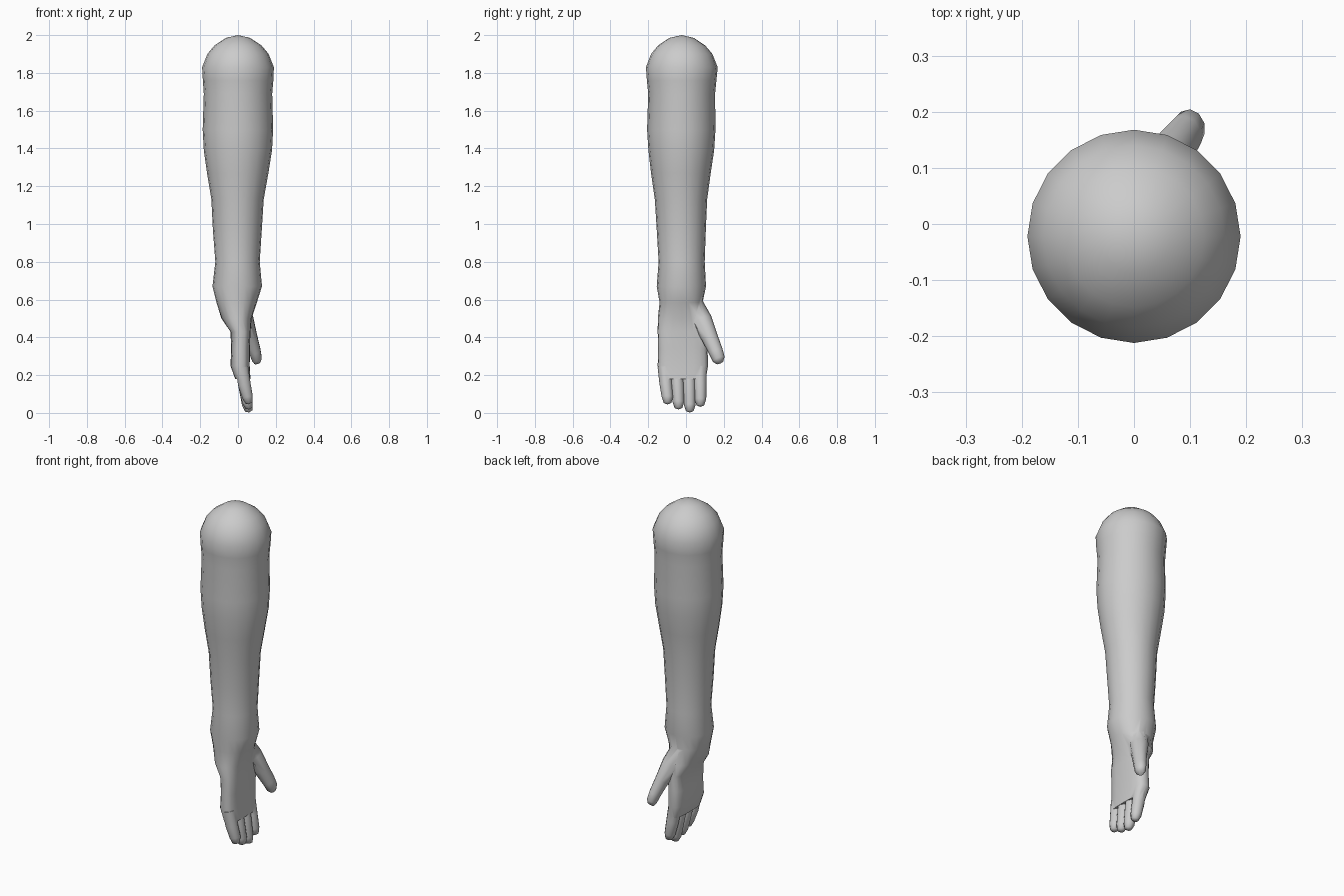
import bpy, bmesh, math
from mathutils import Vector

if "Cube" in bpy.data.objects:
    bpy.data.objects.remove(bpy.data.objects["Cube"])


def make_object(name, bm):
    bmesh.ops.recalc_face_normals(bm, faces=bm.faces)
    mesh = bpy.data.meshes.new(name)
    bm.to_mesh(mesh)
    bm.free()
    ob = bpy.data.objects.new(name, mesh)
    bpy.context.collection.objects.link(ob)
    return ob


def loft(name, rings, start=None, end=None):
    """Skin closed rings of points, finishing each end with a pole or a cap."""
    bm = bmesh.new()
    loops = [[bm.verts.new(p) for p in ring] for ring in rings]
    n = len(loops[0])
    for a, b in zip(loops, loops[1:]):
        for i in range(n):
            j = (i + 1) % n
            bm.faces.new((a[i], a[j], b[j], b[i]))
    for ring, pole in ((loops[0], start), (loops[-1], end)):
        if pole:
            v = bm.verts.new(pole)
            for i in range(n):
                bm.faces.new((ring[i], ring[(i + 1) % n], v))
        else:
            bm.faces.new(ring)
    return make_object(name, bm)


def flat_ring(z, x0, x1, y0, y1, power=2.0, n=20):
    """Horizontal superellipse filling the given x and y limits."""
    pts = []
    for i in range(n):
        t = math.tau * i / n
        c, s = math.cos(t), math.sin(t)
        px = math.copysign(abs(c) ** (2 / power), c)
        py = math.copysign(abs(s) ** (2 / power), s)
        pts.append(((x0 + x1) / 2 + px * (x1 - x0) / 2,
                    (y0 + y1) / 2 + py * (y1 - y0) / 2, z))
    return pts


def tilted_ring(centre, axis, across, r1, r2, n=10):
    """Oval ring square to an axis, r1 wide along 'across'."""
    d = Vector(axis).normalized()
    u = Vector(across)
    u = (u - d * u.dot(d)).normalized()
    v = d.cross(u)
    return [Vector(centre) + u * r1 * math.cos(math.tau * i / n)
            + v * r2 * math.sin(math.tau * i / n) for i in range(n)]


# Forearm with rounded elbow, wrist and flattened palm: z, x limits, y limits, squareness
sections = [
    (1.985, -.065, .065, -.088, .042, 2), (1.945, -.125, .125, -.148, .102, 2),
    (1.90, -.162, .162, -.185, .140, 2), (1.83, -.190, .190, -.212, .168, 2),
    (1.76, -.186, .187, -.207, .161, 2), (1.69, -.181, .181, -.200, .154, 2),
    (1.50, -.187, .186, -.206, .156, 2), (1.39, -.181, .180, -.199, .149, 2),
    (1.27, -.164, .161, -.185, .131, 2), (1.13, -.141, .136, -.165, .112, 2),
    (.97, -.133, .126, -.155, .105, 2), (.80, -.120, .115, -.145, .099, 2),
    (.67, -.135, .127, -.155, .106, 2), (.585, -.114, .100, -.140, .088, 2.2),
    (.50, -.088, .072, -.149, .108, 2.4), (.43, -.040, .066, -.150, .116, 2.8),
    (.34, -.036, .063, -.147, .114, 2.8), (.25, -.040, .062, -.150, .117, 2.8),
    (.18, -.015, .066, -.142, .105, 3.0)]
arm = loft("forearm_and_hand", [flat_ring(*s) for s in sections], start=(0, -.023, 2.0))

# Four short fingers, curling towards +x
parts = []
for k, (y_top, y_tip, z_tip) in enumerate(
        [(-.114, -.098, .045), (-.050, -.040, .018), (.014, .020, .002), (.073, .076, .032)]):
    path = [(.020, y_top, .24, .036, .036),
            (.034, (y_top + y_tip) / 2, .15, .034, .035),
            (.050, y_tip, z_tip + .04, .031, .030),
            (.057, y_tip, z_tip + .008, .020, .020)]
    rings = [tilted_ring(p[:3], (.19, 0, -1), (0, 1, 0), p[3], p[4]) for p in path]
    parts.append(loft(f"finger_{k + 1}", rings, end=(.058, y_tip, z_tip)))

# Thumb, spreading out from the wrist
thumb_path = [(.005, .045, .58, .045, .045), (.035, .085, .49, .054, .050),
              (.066, .125, .40, .044, .038), (.090, .158, .325, .038, .032),
              (.100, .173, .285, .034, .028), (.103, .179, .266, .020, .018)]
parts.append(loft("thumb", [tilted_ring(p[:3], (.33, .42, -1), (0, 1, .4), p[3], p[4])
                            for p in thumb_path]))

# Fuse the fingers and thumb to the hand
bpy.context.view_layer.objects.active = arm
arm.select_set(True)
for part in parts:
    mod = arm.modifiers.new("fuse", "BOOLEAN")
    mod.operation, mod.solver, mod.object = "UNION", "EXACT", part
    bpy.ops.object.modifier_apply(modifier=mod.name)
    bpy.data.objects.remove(part)
bpy.ops.object.shade_smooth_by_angle(angle=math.radians(60))
